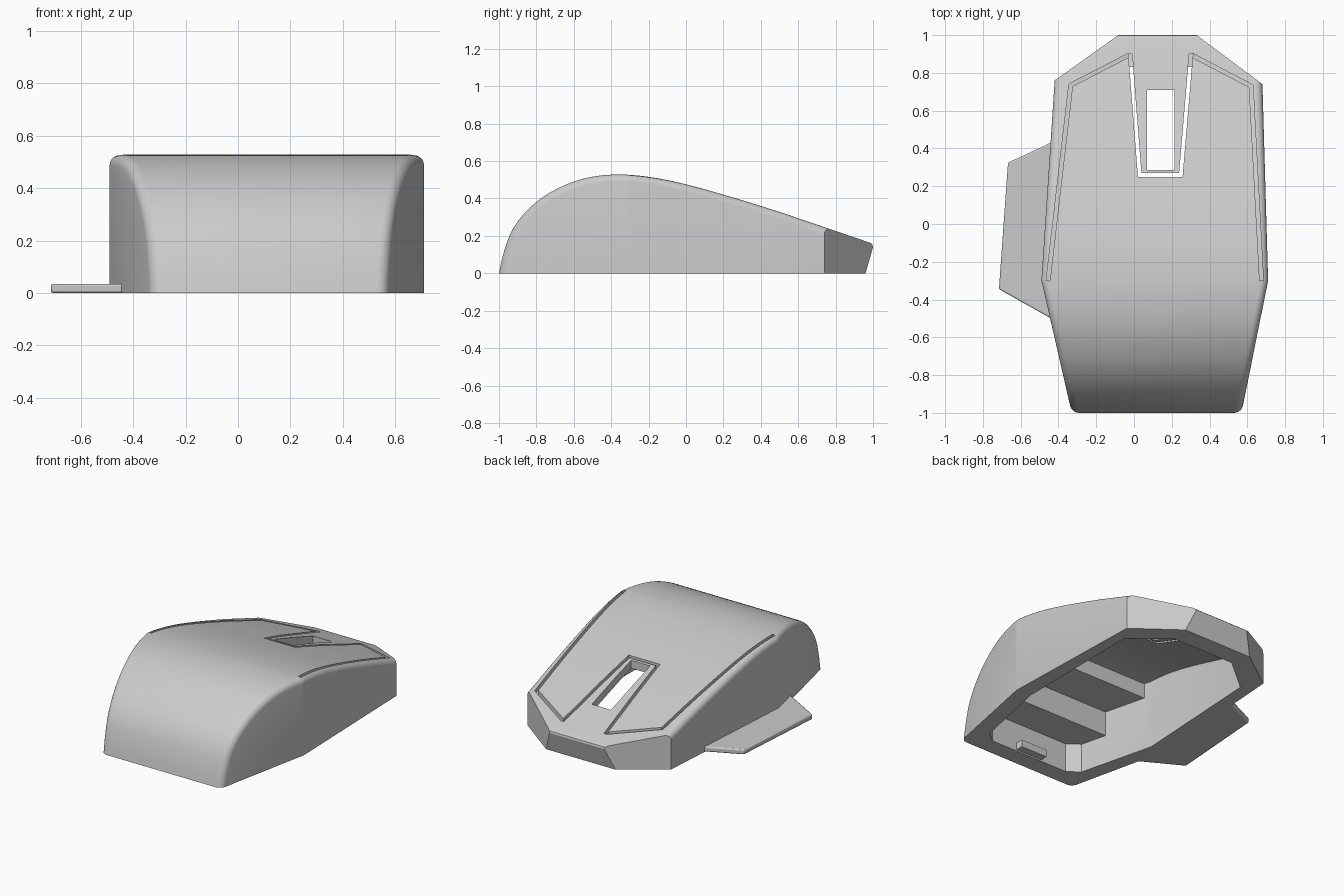
import bpy, bmesh
from mathutils import Vector

if "Cube" in bpy.data.objects:
    bpy.data.objects.remove(bpy.data.objects["Cube"])

grey = bpy.data.materials.new("shell_grey")
grey.use_nodes = True
COLOR = (0.6, 0.6, 0.6, 1)
grey.diffuse_color = COLOR
grey.node_tree.nodes["Principled BSDF"].inputs["Base Color"].default_value = COLOR


def to_object(name, bm):
    bmesh.ops.recalc_face_normals(bm, faces=bm.faces)
    mesh = bpy.data.meshes.new(name)
    bm.to_mesh(mesh)
    bm.free()
    mesh.materials.append(grey)
    obj = bpy.data.objects.new(name, mesh)
    bpy.context.collection.objects.link(obj)
    return obj


def prism(name, points, axis, low, high):
    """Extrude a 2D outline along z (x, y points) or along x (y, z points)."""
    bm = bmesh.new()
    place = (lambda a, b: (a, b, low)) if axis == "z" else (lambda a, b: (low, a, b))
    face = bm.faces.new([bm.verts.new(place(a, b)) for a, b in points])
    shift = Vector((0, 0, high - low)) if axis == "z" else Vector((high - low, 0, 0))
    ext = bmesh.ops.extrude_face_region(bm, geom=[face])
    moved = [g for g in ext["geom"] if isinstance(g, bmesh.types.BMVert)]
    bmesh.ops.translate(bm, vec=shift, verts=moved)
    return to_object(name, bm)


def combine(obj, tool, operation):
    mod = obj.modifiers.new("cut", "BOOLEAN")
    mod.operation, mod.object, mod.solver = operation, tool, "EXACT"
    bpy.context.view_layer.objects.active = obj
    bpy.ops.object.modifier_apply(modifier=mod.name)
    bpy.data.objects.remove(tool)


def smooth_curve(points, steps):
    """Catmull-Rom curve through the points."""
    pts = [Vector(p) for p in points]
    pts = [2 * pts[0] - pts[1]] + pts + [2 * pts[-1] - pts[-2]]
    out = []
    for a, b, c, d in zip(pts, pts[1:], pts[2:], pts[3:]):
        for i in range(steps):
            t = i / steps
            out.append(0.5 * (2 * b + (c - a) * t + (2 * a - 5 * b + 4 * c - d) * t * t
                              + (3 * b - a - 3 * c + d) * t ** 3))
    return out + [pts[-2]]


# Side profile of the arched top
crown = smooth_curve([(-1, 0), (-0.975, 0.11), (-0.93, 0.23), (-0.85, 0.335), (-0.73, 0.43),
                      (-0.57, 0.5), (-0.4, 0.527), (-0.21, 0.517), (0.03, 0.468),
                      (0.4, 0.36), (0.73, 0.25), (0.985, 0.163)], 5)


def top_z(y):
    for a, b in zip(crown, crown[1:]):
        if a.x <= y <= b.x:
            return a.y + (b.y - a.y) * (y - a.x) / (b.x - a.x)
    return crown[-1].y


# Outer body: plan outline crossed with the side profile
shell = prism("mouse_shell", [(-0.325, -1.02), (0.565, -1.02), (0.71, -0.3), (0.68, 0.74),
                              (0.305, 1.02), (-0.055, 1.02), (-0.42, 0.76), (-0.49, -0.3)],
              "z", -0.5, 1)
side = [tuple(p) for p in crown] + [(0.997, 0.153), (1, 0.14), (0.96, 0)]
combine(shell, prism("side_tool", side, "x", -1, 1), "INTERSECT")

# Round the edges where the long walls meet the crown
bm = bmesh.new()
bm.from_mesh(shell.data)
bmesh.ops.remove_doubles(bm, verts=bm.verts, dist=0.0005)
bm.normal_update()
rim = []
for e in bm.edges:
    if len(e.link_faces) == 2:
        wall, crest = sorted(e.link_faces, key=lambda f: -abs(f.normal.x))
        if abs(wall.normal.x) > 0.9 and abs(crest.normal.x) < 0.05 and crest.normal.z > -0.2:
            rim.append(e)
bmesh.ops.bevel(bm, geom=rim, offset=0.038, segments=5, profile=0.5,
                affect="EDGES", clamp_overlap=False)
bm.to_mesh(shell.data)
bm.free()

# Hollow underside with a stepped ceiling at the rear
cavity = prism("cavity_tool", [(-0.18, -0.88), (0.42, -0.88), (0.49, -0.82), (0.6, -0.3),
                               (0.61, 0.63), (0.36, 0.83), (-0.1, 0.83), (-0.34, 0.63),
                               (-0.39, -0.3), (-0.26, -0.82)], "z", -0.3, 1)
ceiling = [(-0.95, -0.1), (-0.95, 0.2), (-0.64, 0.2), (-0.64, 0.37), (-0.35, 0.37)]
ceiling += [(-0.35 + 0.05 * i, top_z(-0.35 + 0.05 * i) - 0.055) for i in range(26)]
ceiling += [(0.9, -0.1)]
combine(cavity, prism("ceiling_tool", ceiling, "x", -0.9, 0.9), "INTERSECT")
combine(shell, cavity, "DIFFERENCE")


def groove_tool(path, depth, width=0.02):
    """Ribbon solid that follows the crown, with mitred corners."""
    pts = [Vector(p) for p in path]
    dirs = [(b - a).normalized() for a, b in zip(pts, pts[1:])]
    normals = [Vector((-d.y, d.x)) for d in dirs]
    offs = [normals[0]]
    for m, n in zip(normals, normals[1:]):
        offs.append((m + n) / (1 + m.dot(n)))
    offs.append(normals[-1])
    bm = bmesh.new()
    rings = []
    for k in range(len(dirs)):
        steps = 14
        for i in range(steps + (k == len(dirs) - 1)):
            p = pts[k].lerp(pts[k + 1], i / steps)
            o = offs[k].lerp(offs[k + 1], i / steps) * width / 2
            z = top_z(p.y)
            rings.append([bm.verts.new((q.x, q.y, h)) for q, h in
                          ((p - o, z - depth), (p + o, z - depth),
                           (p + o, z + 0.1), (p - o, z + 0.1))])
    for r, s in zip(rings, rings[1:]):
        for j in range(4):
            bm.faces.new((r[j], r[j - 1], s[j - 1], s[j]))
    bm.faces.new(rings[0])
    bm.faces.new(rings[-1])
    return to_object("groove_tool", bm)


# Button seams: shallow side grooves and a through-cut slot in the middle
for path, depth in (([(-0.455, -0.3), (-0.335, 0.735), (-0.025, 0.895)], 0.03),
                    ([(0.675, -0.3), (0.62, 0.73), (0.305, 0.895)], 0.03),
                    ([(-0.02, 0.9), (0.03, 0.26), (0.248, 0.26), (0.302, 0.9)], 0.11)):
    combine(shell, groove_tool(path, depth), "DIFFERENCE")

# Scroll wheel opening
opening = [(0.07, 0.285), (0.215, 0.285), (0.215, 0.71), (0.07, 0.71)]
combine(shell, prism("wheel_tool", opening, "z", 0.1, 0.8), "DIFFERENCE")

# Thumb rest on the right side
rest = prism("thumb_rest", [(-0.43, 0.435), (-0.667, 0.325), (-0.715, -0.345), (-0.43, -0.505)],
             "z", 0, 0.035)
bev = rest.modifiers.new("soft_edges", "BEVEL")
bev.width, bev.segments = 0.008, 2

# Small latch tab on the rear rim
latch = prism("latch_tab", [(0.02, -0.9), (0.22, -0.9), (0.22, -0.83), (0.02, -0.83)],
              "z", 0.01, 0.06)

for obj in (shell, rest, latch):
    bpy.ops.object.select_all(action="DESELECT")
    obj.select_set(True)
    bpy.context.view_layer.objects.active = obj
    bpy.ops.object.shade_smooth_by_angle(angle=0.5)
